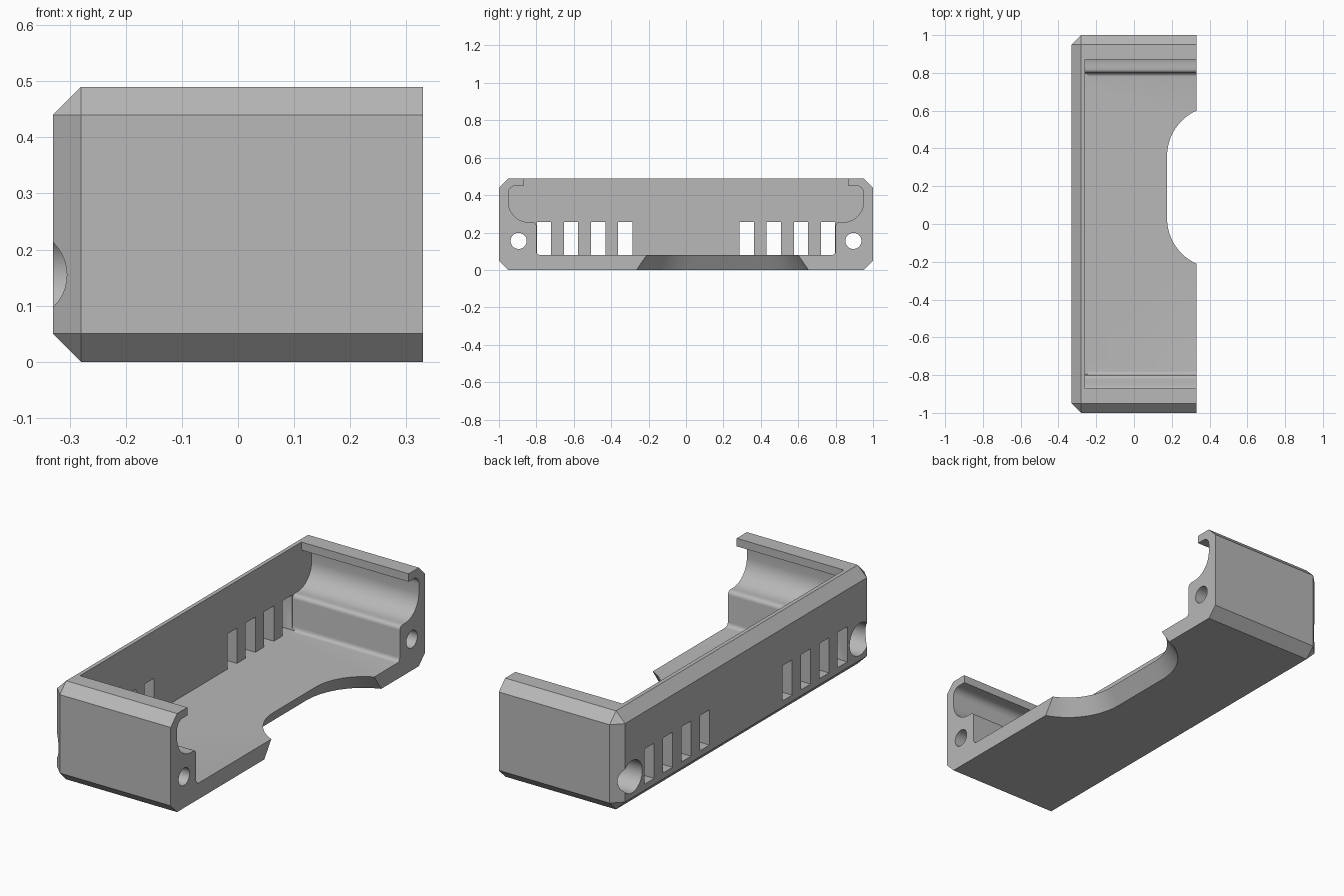
import bpy, bmesh
from math import sin, cos, pi, radians
from mathutils import Matrix

if "Cube" in bpy.data.objects:
    bpy.data.objects.remove(bpy.data.objects["Cube"], do_unlink=True)

grey = bpy.data.materials.new("plain_grey")
grey.use_nodes = True
grey.diffuse_color = (0.48, 0.48, 0.48, 1)
grey.node_tree.nodes["Principled BSDF"].inputs["Base Color"].default_value = (0.48, 0.48, 0.48, 1)


def make(name, bm):
    bmesh.ops.recalc_face_normals(bm, faces=bm.faces)
    mesh = bpy.data.meshes.new(name)
    bm.to_mesh(mesh)
    bm.free()
    mesh.materials.append(grey)
    ob = bpy.data.objects.new(name, mesh)
    bpy.context.collection.objects.link(ob)
    return ob


def loft(name, bottom, top):
    """Solid between two matching rings of points."""
    bm = bmesh.new()
    a = [bm.verts.new(p) for p in bottom]
    b = [bm.verts.new(p) for p in top]
    bm.faces.new(a)
    bm.faces.new(b)
    for i in range(len(a)):
        j = (i + 1) % len(a)
        bm.faces.new((a[i], a[j], b[j], b[i]))
    return make(name, bm)


def box(name, x0, x1, y0, y1, z0, z1):
    ring = [(x0, y0), (x1, y0), (x1, y1), (x0, y1)]
    return loft(name, [(x, y, z0) for x, y in ring], [(x, y, z1) for x, y in ring])


def arc(cx, cy, r, start, end, n=10, ry=None):
    angles = [radians(start + (end - start) * i / n) for i in range(n + 1)]
    return [(cx + r * cos(t), cy + (ry or r) * sin(t)) for t in angles]


def rod(name, r, x0, x1, y, z):
    ring = arc(y, z, r, 0, 360, 40)[:-1]
    return loft(name, [(x0, *p) for p in ring], [(x1, *p) for p in ring])


# Chamfered outer block, left square on the open side
W, H, C = 0.33, 0.49, 0.05
bm = bmesh.new()
bmesh.ops.create_cube(bm, size=1, matrix=Matrix.Translation((0, 0, H / 2)) @ Matrix.Diagonal((2 * W, 2, H, 1)))
edges = [e for e in bm.edges if min(v.co.x for v in e.verts) < 0]
bmesh.ops.bevel(bm, geom=edges, offset=C, offset_type='OFFSET', segments=1, affect='EDGES')
case = make("half_case", bm)

# Cavity profile, half of it mirrored: floor, step, side pocket, lip
half = (arc(0.78, 0.10, 0.02, -90, 0, 5)
        + arc(0.82, 0.235, 0.02, 180, 90, 5)
        + arc(0.84, 0.365, 0.11, -90, 0, 14)
        + arc(0.91, 0.41, 0.04, 0, 90, 8)
        + [(0.87, 0.45), (0.87, 0.6)])
profile = half + [(-y, z) for y, z in reversed(half)]
cutters = [loft("cavity_cutter", [(-0.26, *p) for p in profile], [(0.5, *p) for p in profile])]

# Vent slots and counterbored screw holes on both ends
for side in (-1, 1):
    for i in range(4):
        y = side * (0.325 + 0.1447 * i)
        cutters.append(box("vent_cutter", -0.4, -0.245, y - 0.038, y + 0.038, 0.08, 0.255))
    cutters.append(rod("screw_cutter", 0.043, -0.5, 0.5, side * 0.895, 0.155))
    cutters.append(rod("counterbore_cutter", 0.08, -0.5, 0.0, side * 0.895, 0.155))


# Tapered rounded notch in the floor
def notch(z):
    r = 0.263 + 0.051 * (0.08 - z) / 0.08
    ring = arc(0.438, 0.36, r, 0, 180, 32) + arc(0.438, 0.03, r, 180, 360, 32)
    return [(x, y, z) for x, y in ring]


cutters.append(loft("notch_cutter", notch(-0.02), notch(0.1)))

for cutter in cutters:
    cutter.hide_render = True
    mod = case.modifiers.new(cutter.name, 'BOOLEAN')
    mod.operation = 'DIFFERENCE'
    mod.solver = 'EXACT'
    mod.object = cutter

# Apply the cuts and clear the helpers
bpy.ops.object.select_all(action='DESELECT')
case.select_set(True)
bpy.context.view_layer.objects.active = case
for name in [m.name for m in case.modifiers]:
    bpy.ops.object.modifier_apply(modifier=name)
for cutter in cutters:
    bpy.data.objects.remove(cutter, do_unlink=True)
bpy.ops.object.shade_smooth_by_angle(angle=radians(30))
